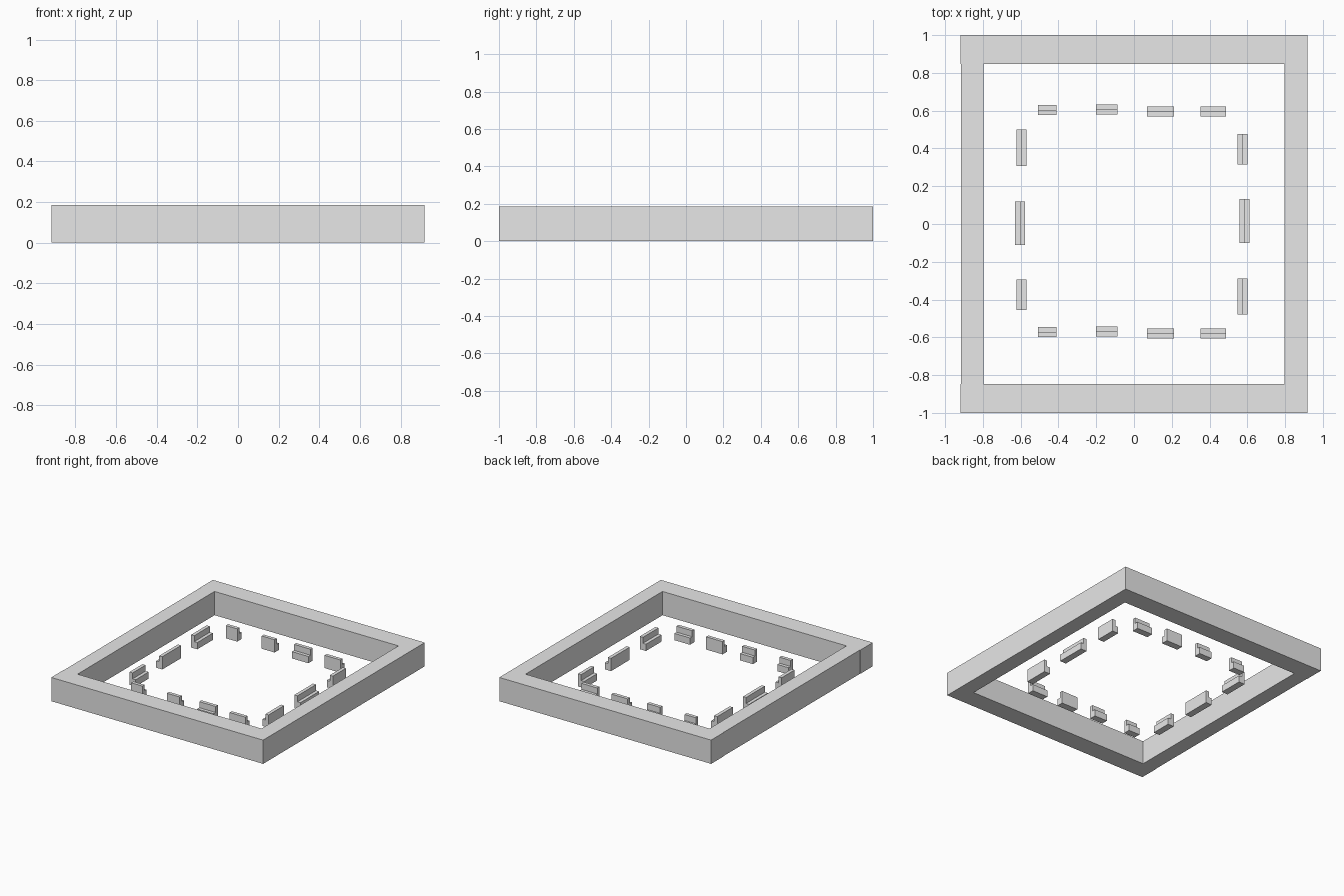
import bpy
import bmesh

cube = bpy.data.objects.get("Cube")
if cube:
    bpy.data.objects.remove(cube, do_unlink=True)

grey = bpy.data.materials.new("plain grey")
grey.use_nodes = True
grey.diffuse_color = (0.8, 0.8, 0.8, 1)
grey.node_tree.nodes["Principled BSDF"].inputs["Base Color"].default_value = (0.8, 0.8, 0.8, 1)


def extruded(name, loops, axis_map, depth):
    """Fill flat outlines (later loops are holes) and extrude them by a vector."""
    bm = bmesh.new()
    for loop in loops:
        verts = [bm.verts.new(axis_map(a, b)) for a, b in loop]
        for i, v in enumerate(verts):
            bm.edges.new((verts[i - 1], v))
    bmesh.ops.triangle_fill(bm, edges=bm.edges[:], use_beauty=True)
    grown = bmesh.ops.extrude_face_region(bm, geom=bm.faces[:], use_keep_orig=True)
    moved = [g for g in grown["geom"] if isinstance(g, bmesh.types.BMVert)]
    bmesh.ops.translate(bm, verts=moved, vec=depth)
    bmesh.ops.dissolve_limit(bm, angle_limit=0.01, verts=bm.verts[:], edges=bm.edges[:])
    bmesh.ops.recalc_face_normals(bm, faces=bm.faces[:])
    mesh = bpy.data.meshes.new(name)
    bm.to_mesh(mesh)
    bm.free()
    mesh.materials.append(grey)
    obj = bpy.data.objects.new(name, mesh)
    bpy.context.collection.objects.link(obj)
    return obj


# Perimeter wall, with the left run set in very slightly
X, Y, IX, IY, STEP = 0.918, 1.0, 0.797, 0.848, 0.915
outer = [(-X, -Y), (X, -Y), (X, Y), (-X, Y),
         (-X, IY), (-STEP, IY), (-STEP, -IY), (-X, -IY)]
inner = [(-IX, -IY), (IX, -IY), (IX, IY), (-IX, IY)]
extruded("perimeter_wall", [outer, inner], lambda x, y: (x, y, 0), (0, 0, 0.186))

# Benches: L-shaped section with a tall back and a low seat
DEPTH, BACK, TALL, SEAT = 0.053, 0.027, 0.1, 0.053


def bench(name, start, end, centre, facing, along_x):
    """facing is +1 or -1: the side of the back that the seat is on."""
    section = [(0, 0), (DEPTH, 0), (DEPTH, SEAT), (BACK, SEAT), (BACK, TALL), (0, TALL)]
    section = [(centre + facing * (d - DEPTH / 2), z) for d, z in section]
    if along_x:
        extruded(name, [section], lambda d, z: (start, d, z), (end - start, 0, 0))
    else:
        extruded(name, [section], lambda d, z: (d, start, z), (0, end - start, 0))


# Front and back rows share one layout: start, end, offset in y, facing
row = [(-0.508, -0.41, 0.0, 1), (-0.2, -0.088, 0.002, 1),
       (0.07, 0.212, -0.008, -1), (0.352, 0.488, -0.008, 1)]
for side, y in (("front", -0.571), ("back", 0.603)):
    for i, (a, b, shift, facing) in enumerate(row):
        bench(f"{side}_bench_{i + 1}", a, b, y + shift, facing, True)

# Side columns: the right one is the left one turned half round
column = [(-0.48, -0.288, 0.0, -1), (-0.1, 0.132, 0.009, 1), (0.315, 0.476, 0.0, -1)]
for i, (a, b, shift, facing) in enumerate(column):
    bench(f"left_bench_{i + 1}", a, b, 0.575 + shift, facing, False)
    bench(f"right_bench_{i + 1}", 0.02 - b, 0.02 - a, -0.595 - shift, -facing, False)
